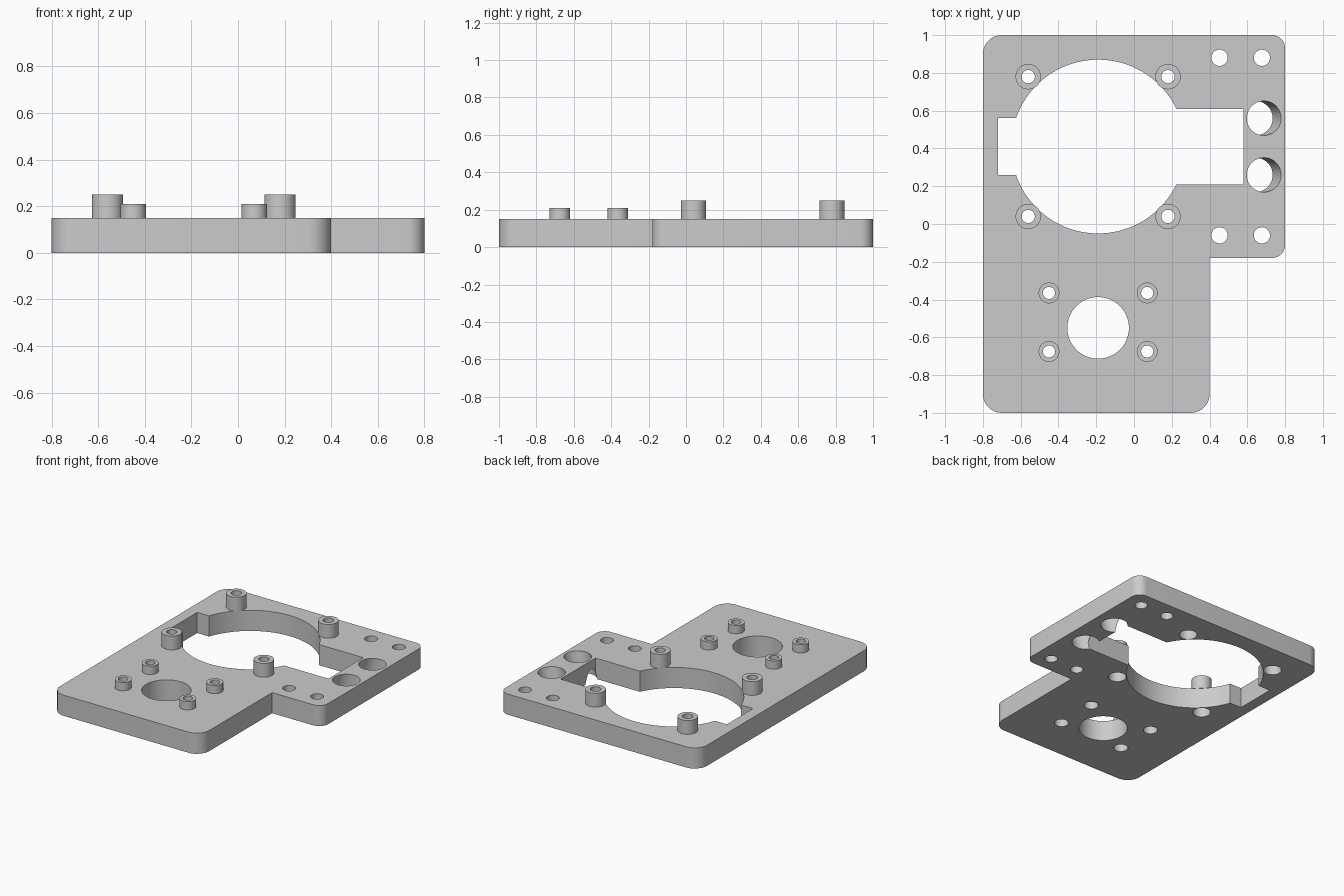
import bpy, bmesh, math

if "Cube" in bpy.data.objects:
    bpy.data.objects.remove(bpy.data.objects["Cube"], do_unlink=True)

THICK = 0.15
CX, MOTOR_Y, SHAFT_Y = -0.19, 0.41, -0.55

grey = bpy.data.materials.new("light_grey")
grey.use_nodes = True
grey.diffuse_color = (0.6, 0.6, 0.6, 1)
grey.node_tree.nodes["Principled BSDF"].inputs["Base Color"].default_value = (0.6, 0.6, 0.6, 1)


def to_object(bm, name):
    bmesh.ops.recalc_face_normals(bm, faces=bm.faces[:])
    mesh = bpy.data.meshes.new(name)
    bm.to_mesh(mesh)
    bm.free()
    mesh.materials.append(grey)
    obj = bpy.data.objects.new(name, mesh)
    bpy.context.collection.objects.link(obj)
    return obj


def extrude(points, z0, z1, name):
    bm = bmesh.new()
    face = bm.faces.new([bm.verts.new((x, y, z0)) for x, y in points])
    geo = bmesh.ops.extrude_face_region(bm, geom=[face])["geom"]
    for v in geo:
        if isinstance(v, bmesh.types.BMVert):
            v.co.z = z1
    return to_object(bm, name)


def circle(x, y, r, n=48):
    return [(x + r * math.cos(math.tau * i / n), y + r * math.sin(math.tau * i / n))
            for i in range(n)]


def rectangle(x0, x1, y0, y1):
    return [(x0, y0), (x1, y0), (x1, y1), (x0, y1)]


def corner(cx, cy, r, start, n=10):
    return [(cx + r * math.cos(math.radians(start + 90 * i / n)),
             cy + r * math.sin(math.radians(start + 90 * i / n))) for i in range(n + 1)]


def four_corners(cx, cy, dx, dy):
    return [(cx + sx * dx, cy + sy * dy) for sx in (-1, 1) for sy in (-1, 1)]


def smooth(obj):
    bpy.ops.object.select_all(action="DESELECT")
    bpy.context.view_layer.objects.active = obj
    obj.select_set(True)
    bpy.ops.object.shade_smooth_by_angle(angle=math.radians(30))


# Stepped plate outline with rounded outer corners
outline = (corner(-0.7, -0.9, 0.1, 180) + corner(0.3, -0.9, 0.1, 270) + [(0.4, -0.18)]
           + corner(0.73, -0.11, 0.07, 270) + corner(0.73, 0.93, 0.07, 0)
           + corner(-0.7, 0.9, 0.1, 90))
plate = extrude(outline, 0, THICK, "base_plate")

cutters = []


def cutter(points, z0=-0.1, z1=0.3):
    obj = extrude(points, z0, z1, "cutter")
    obj.hide_render = True
    cutters.append(obj)
    return obj


# Large opening with its two side slots, and the shaft hole
cutter(circle(CX, MOTOR_Y, 0.46, 128))
cutter(rectangle(-0.72, -0.3, 0.26, 0.56))
cutter(rectangle(-0.1, 0.58, 0.21, 0.61))
cutter(circle(CX, SHAFT_Y, 0.163, 64))

# Plain screw holes in the side tab
for x, y in four_corners(0.565, 0.41, 0.112, 0.47):
    cutter(circle(x, y, 0.043))

# Slanted holes leaning into the right slot
for y in (0.26, 0.56):
    slanted = cutter(circle(0.688, y, 0.091, 64))
    for v in slanted.data.vertices:
        v.co.x += 0.3 * (v.co.z - THICK)

# Hollow standoffs with recessed holes beneath
groups = (("large_standoff", MOTOR_Y, 0.37, 0.37, 0.067, 0.035, 0.25, 0.06),
          ("small_standoff", SHAFT_Y + 0.03, 0.26, 0.155, 0.055, 0.032, 0.21, 0.048))
for name, cy, dx, dy, outer, inner, top, recess in groups:
    for x, y in four_corners(CX, cy, dx, dy):
        cutter(circle(x, y, inner))
        cutter(circle(x, y, recess), -0.1, 0.1)
        bm = bmesh.new()
        rings = [[bm.verts.new((px, py, z)) for px, py in circle(x, y, r)]
                 for r, z in ((outer, THICK), (outer, top), (inner, top), (inner, THICK))]
        for a, b in zip(rings, rings[1:] + rings[:1]):
            for i in range(len(a)):
                bm.faces.new((a[i - 1], a[i], b[i], b[i - 1]))
        smooth(to_object(bm, name))

# Cut every opening through the plate
bpy.context.view_layer.objects.active = plate
for obj in cutters:
    mod = plate.modifiers.new("cut", "BOOLEAN")
    mod.operation = "DIFFERENCE"
    mod.solver = "EXACT"
    mod.object = obj
    bpy.ops.object.modifier_apply(modifier=mod.name)
    bpy.data.objects.remove(obj, do_unlink=True)
smooth(plate)
